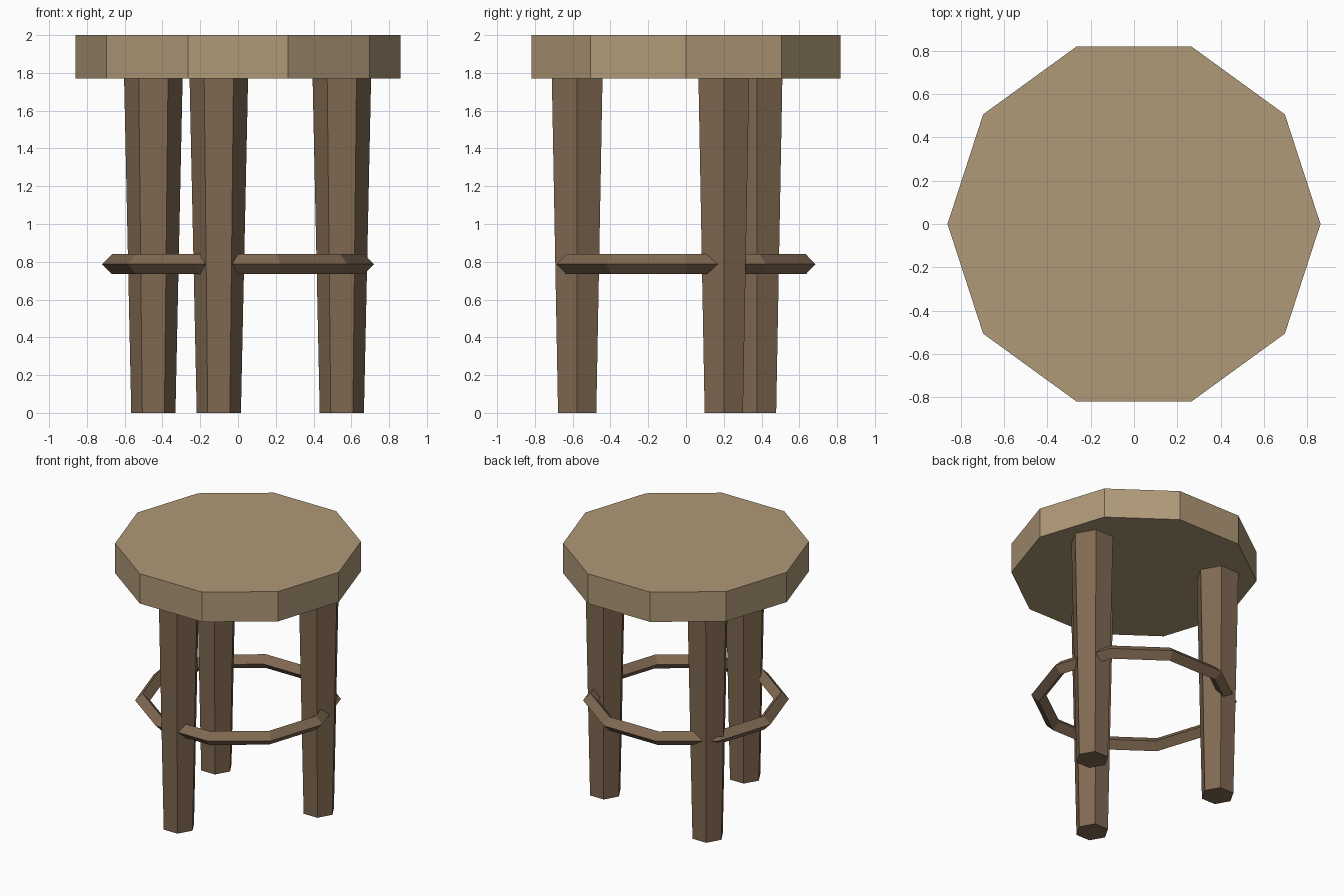
import bpy
from math import radians, cos, sin, pi

cube = bpy.data.objects.get("Cube")
if cube:
    bpy.data.objects.remove(cube, do_unlink=True)


def make_material(name, colour):
    mat = bpy.data.materials.new(name)
    mat.use_nodes = True
    mat.diffuse_color = colour
    mat.node_tree.nodes["Principled BSDF"].inputs["Base Color"].default_value = colour
    return mat


light_wood = make_material("light wood", (0.434, 0.319, 0.188, 1))
dark_wood = make_material("dark wood", (0.216, 0.141, 0.084, 1))


def finish(name, mat):
    obj = bpy.context.object
    obj.name = name
    obj.data.name = name
    obj.data.materials.append(mat)
    return obj


def prism(name, sides, r_bottom, r_top, z0, z1, x, y, mat):
    """Upright tapered prism with a corner pointing along +x."""
    bpy.ops.mesh.primitive_cone_add(
        vertices=sides, radius1=r_bottom, radius2=r_top, depth=z1 - z0,
        location=(x, y, (z0 + z1) / 2))
    obj = finish(name, mat)
    # The primitive starts with a corner on +y
    for v in obj.data.vertices:
        v.co.x, v.co.y = v.co.y, -v.co.x
    return obj


# Ten-sided seat slab
prism("seat", 10, 0.86, 0.86, 1.77, 2.0, 0, 0, light_wood)

# Three hexagonal legs, thicker at the top
for name, angle in (("left_leg", 20), ("right_leg", 140), ("front_leg", 260)):
    a = radians(angle)
    prism(name, 6, 0.117, 0.155, 0, 1.775,
          0.585 * cos(a), 0.585 * sin(a), dark_wood)

# Foot ring with a diamond cross-section
bpy.ops.mesh.primitive_torus_add(
    major_segments=10, minor_segments=4, major_radius=0.667,
    minor_radius=0.053, location=(0, 0, 0.787))
foot_ring = finish("foot_ring", dark_wood)
for poly in foot_ring.data.polygons:
    poly.use_smooth = False
